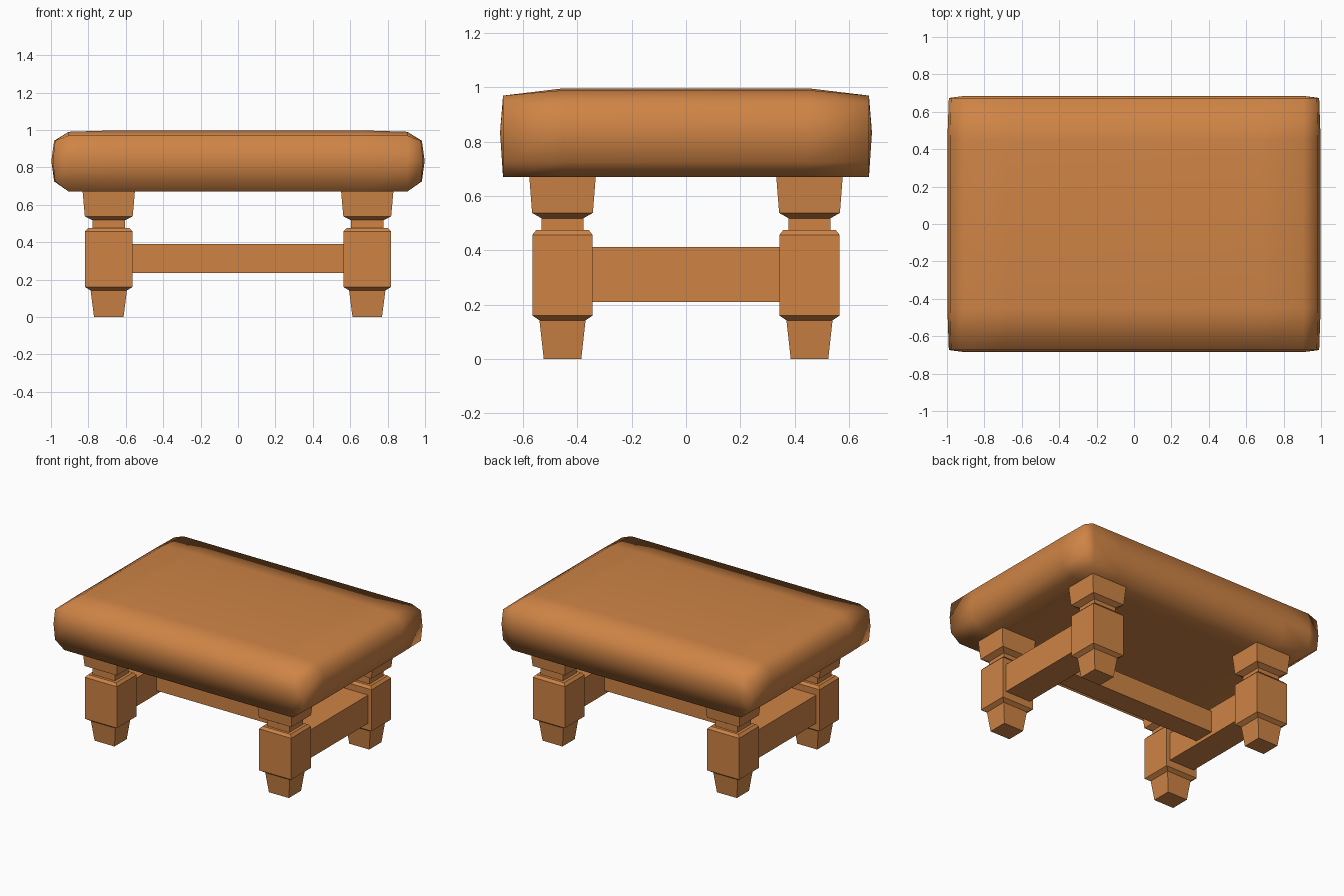
import bpy, bmesh

if "Cube" in bpy.data.objects:
    bpy.data.objects.remove(bpy.data.objects["Cube"])

wood = bpy.data.materials.new("warm_orange")
wood.diffuse_color = (0.62, 0.23, 0.06, 1)
wood.use_nodes = True
wood.node_tree.nodes["Principled BSDF"].inputs["Base Color"].default_value = wood.diffuse_color


def finish(bm, name, smooth=False):
    bmesh.ops.recalc_face_normals(bm, faces=bm.faces)
    me = bpy.data.meshes.new(name)
    for f in bm.faces:
        f.smooth = smooth
    bm.to_mesh(me)
    bm.free()
    me.materials.append(wood)
    ob = bpy.data.objects.new(name, me)
    bpy.context.collection.objects.link(ob)
    return ob


def box(name, lo, hi):
    bm = bmesh.new()
    bmesh.ops.create_cube(bm, size=1)
    for v in bm.verts:
        v.co = [(a + b) / 2 + c * (b - a) for a, b, c in zip(lo, hi, v.co)]
    return finish(bm, name)


# Cushion: a box grid with pulled-in ends and softly bulging sides
XS = [-0.998, -0.905, -0.68, 0.68, 0.905, 0.998]
YS = [-0.685, -0.45, 0.45, 0.685]
ZS = [0.67, 0.835, 0.997]


def cushion_point(i, j, k):
    x, y, z = XS[i], YS[j], ZS[k]
    end_x, end_y = i in (0, 5), j in (0, 3)
    sx, sy = (1 if x > 0 else -1), (1 if y > 0 else -1)
    if k == 2 and i in (1, 4):
        z = 0.99
    if end_x and k != 1:
        x, z = sx * 0.983, (0.725, 0, 0.942)[k]
    if end_y:
        if k != 1:
            y = sy * 0.674
        z = min(z, 0.97)
        if end_x:
            x, y = sx * (0.99 if k == 1 else 0.978), sy * 0.674
    return x, y, z


bm = bmesh.new()
grid = {}


def vert(*ijk):
    if ijk not in grid:
        grid[ijk] = bm.verts.new(cushion_point(*ijk))
    return grid[ijk]


counts = (5, 3, 2)
for axis in range(3):
    a, b = [n for n in range(3) if n != axis]
    for side in (0, counts[axis]):
        for p in range(counts[a]):
            for q in range(counts[b]):
                quad = []
                for dp, dq in ((0, 0), (1, 0), (1, 1), (0, 1)):
                    idx = [side] * 3
                    idx[a], idx[b] = p + dp, q + dq
                    quad.append(vert(*idx))
                bm.faces.new(quad)
finish(bm, "cushion", smooth=True)

# Legs: stacked rectangular sections (half width, height)
PROFILE = [(0.079, 0), (0.097, 0.142), (0.127, 0.16), (0.127, 0.457), (0.11, 0.475),
           (0.088, 0.475), (0.088, 0.518), (0.128, 0.538), (0.141, 0.685)]


def leg(name, cx, cy):
    bm = bmesh.new()
    rings = [[bm.verts.new((cx + sx * w, cy + sy * w * 0.875, z))
              for sx, sy in ((-1, -1), (1, -1), (1, 1), (-1, 1))] for w, z in PROFILE]
    for r0, r1 in zip(rings, rings[1:]):
        for n in range(4):
            m = (n + 1) % 4
            bm.faces.new((r0[n], r0[m], r1[m], r1[n]))
    bm.faces.new(rings[0])
    bm.faces.new(rings[-1])
    finish(bm, name)


for sx, side in ((-1, "left"), (1, "right")):
    for sy, end in ((-1, "front"), (1, "back")):
        leg(f"{end}_{side}_leg", sx * 0.691, sy * 0.455)
    # Side stretcher joining front and back legs
    box(f"{side}_stretcher", (sx * 0.691 - 0.1, -0.36, 0.21), (sx * 0.691 + 0.1, 0.36, 0.412))

# Middle stretcher joining the two sides
box("middle_stretcher", (-0.62, -0.077, 0.235), (0.62, 0.077, 0.39))
